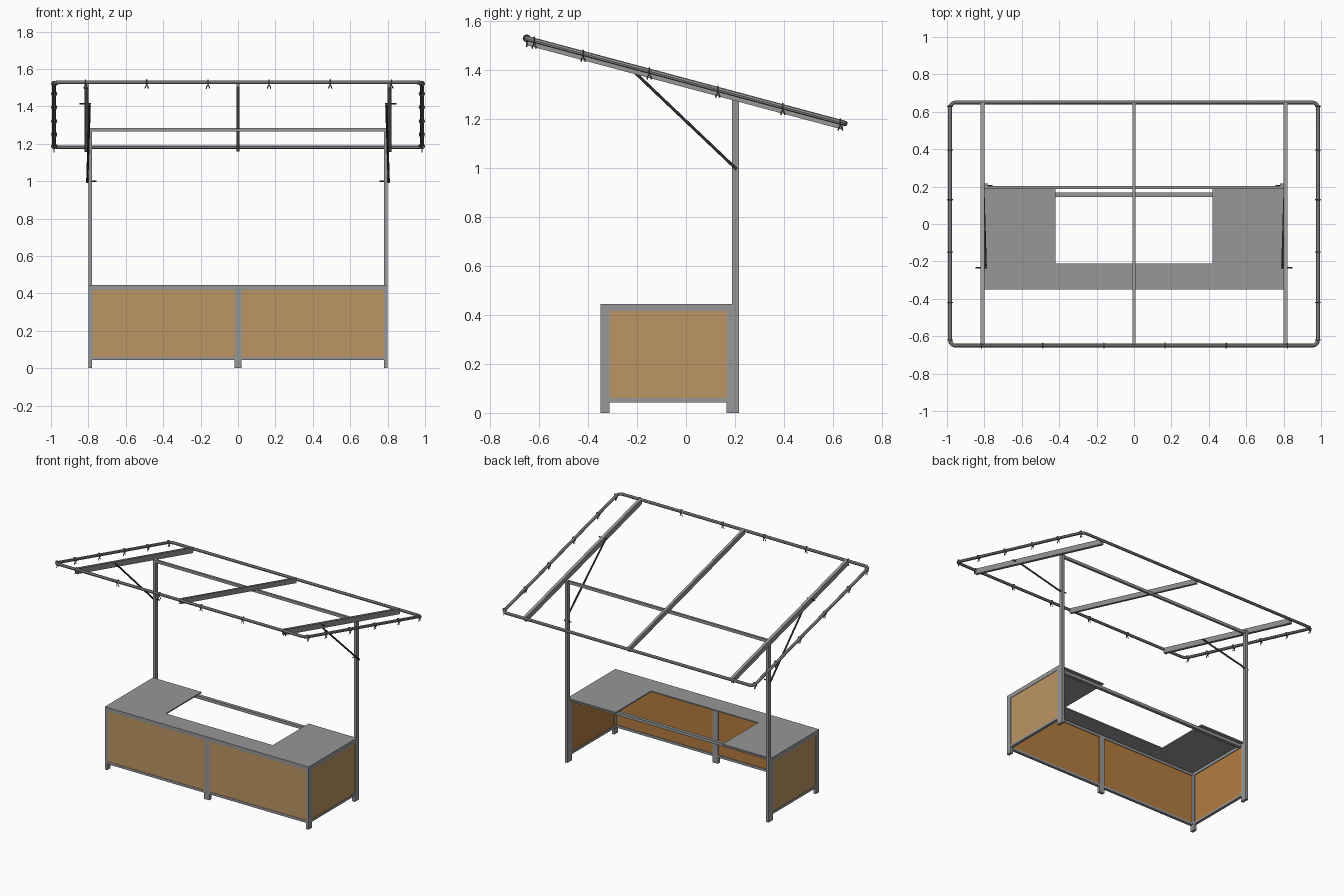
import bpy, bmesh, math
from mathutils import Vector, Matrix

if "Cube" in bpy.data.objects:
    bpy.data.objects.remove(bpy.data.objects["Cube"])


def material(name, c):
    m = bpy.data.materials.new(name)
    m.diffuse_color = (*c, 1)
    m.use_nodes = True
    m.node_tree.nodes["Principled BSDF"].inputs["Base Color"].default_value = m.diffuse_color
    return m


STEEL = material("grey steel", (0.31, 0.31, 0.31))
DARK = material("dark steel", (0.06, 0.06, 0.06))
TAN = material("tan panel", (0.50, 0.30, 0.125))
INNER = material("brown panel", (0.45, 0.20, 0.05))
CLIP = material("clip brown", (0.20, 0.15, 0.12))

TILT = math.atan(0.267)
ROOF = Matrix.Translation((0, 0, 1.355)) @ Matrix.Rotation(-TILT, 4, 'X')


def add_mesh(name, bm, mat, matrix=None):
    if matrix:
        bm.transform(matrix)
    bmesh.ops.recalc_face_normals(bm, faces=bm.faces)
    me = bpy.data.meshes.new(name)
    bm.to_mesh(me)
    bm.free()
    me.materials.append(mat)
    ob = bpy.data.objects.new(name, me)
    bpy.context.collection.objects.link(ob)
    return ob


def box(name, lo, hi, mat, matrix=None):
    bm = bmesh.new()
    lo, hi = Vector(lo), Vector(hi)
    bmesh.ops.create_cube(bm, size=1)
    for v in bm.verts:
        v.co = Vector(((lo[i] + hi[i]) / 2 + v.co[i] * (hi[i] - lo[i]) for i in range(3)))
    return add_mesh(name, bm, mat, matrix)


def side_box(name, s, lo, hi, mat, matrix=None):
    # box given for the right side, mirrored when s = -1
    x = sorted((s * lo[0], s * hi[0]))
    return box(name, (x[0], *lo[1:]), (x[1], *hi[1:]), mat, matrix)


def tube(name, pts, r, mat, closed=False, res=2):
    cu = bpy.data.curves.new(name, 'CURVE')
    cu.dimensions = '3D'
    cu.bevel_depth, cu.bevel_resolution, cu.use_fill_caps = r, res, True
    sp = cu.splines.new('POLY')
    sp.points.add(len(pts) - 1)
    for p, c in zip(sp.points, pts):
        p.co = (*c, 1)
    sp.use_cyclic_u = closed
    cu.materials.append(mat)
    ob = bpy.data.objects.new(name, cu)
    bpy.context.collection.objects.link(ob)
    bpy.ops.object.select_all(action='DESELECT')
    ob.select_set(True)
    bpy.context.view_layer.objects.active = ob
    bpy.ops.object.convert(target='MESH')
    bpy.ops.object.shade_smooth_by_angle()
    return bpy.context.object


# U-shaped counter top
bm = bmesh.new()
outline = [(-.8, -.35), (.8, -.35), (.8, .19), (.42, .19), (.42, -.21),
           (-.42, -.21), (-.42, .19), (-.8, .19)]
face = bm.faces.new([bm.verts.new((x, y, .436)) for x, y in outline])
ext = bmesh.ops.extrude_face_region(bm, geom=[face])
bmesh.ops.translate(bm, vec=(0, 0, .009),
                    verts=[v for v in ext["geom"] if isinstance(v, bmesh.types.BMVert)])
add_mesh("counter_top", bm, STEEL)

# base frame: front rails, rear rail, centre leg
box("front_top_rail", (-.78, -.35, .418), (.78, -.33, .436), STEEL)
box("front_bottom_rail", (-.78, -.35, .043), (.78, -.33, .06), STEEL)
box("rear_counter_rail", (-.78, .145, .415), (.78, .168, .436), STEEL)
box("centre_leg", (-.02, -.35, 0), (.02, -.328, .436), STEEL)
box("front_panel", (-.78, -.347, .06), (.78, -.341, .418), TAN)
box("front_panel_lining", (-.78, -.341, .06), (.78, -.335, .418), INNER)

# post-top cross rail
box("cross_rail", (-.78, .187, 1.265), (.78, .203, 1.285), STEEL)

for s, tag in ((1, "right"), (-1, "left")):
    # legs, posts, side rails and side panels
    side_box("front_leg_" + tag, s, (.78, -.35, 0), (.80, -.312, .436), STEEL)
    side_box("rear_leg_" + tag, s, (.78, .166, 0), (.80, .188, .436), STEEL)
    side_box("post_" + tag, s, (.78, .188, 0), (.80, .216, 1.285), STEEL)
    side_box("side_top_rail_" + tag, s, (.78, -.312, .415), (.80, .166, .436), STEEL)
    side_box("side_bottom_rail_" + tag, s, (.78, -.312, .043), (.80, .166, .06), STEEL)
    side_box("side_panel_" + tag, s, (.791, -.312, .06), (.797, .166, .415), TAN)
    side_box("side_panel_lining_" + tag, s, (.785, -.312, .06), (.791, .166, .415), INNER)
    # diagonal brace and its two bolts
    tube("brace_" + tag, [(s * .806, .206, .995), (s * .793, -.225, 1.405)], .006, DARK)
    tube("lower_bolt_" + tag, [(s * .812, .205, 1.0), (s * .757, .205, 1.0)], .004, DARK)
    tube("upper_bolt_" + tag, [(s * .787, -.235, 1.415), (s * .847, -.235, 1.415)], .004, DARK)
    # outer rafter
    side_box("rafter_" + tag, s, (.80, -.668, -.027), (.821, .668, .010), STEEL, ROOF)

box("rafter_centre", (-.009, -.668, -.024), (.009, .668, .010), STEEL, ROOF)

# rounded roof hoop
HX, HY, R = .983, .65 / math.cos(TILT), .03
hoop = []
for k, (sx, sy) in enumerate(((1, 1), (-1, 1), (-1, -1), (1, -1))):
    for j in range(6):
        a = math.pi / 2 * (k + j / 5)
        hoop.append(ROOF @ Vector((sx * (HX - R) + R * math.cos(a),
                                   sy * (HY - R) + R * math.sin(a), 0)))
tube("roof_hoop", hoop, .0105, STEEL, closed=True)


# hanging clips: ring round the tube with two prongs below
def clip(name, x, y, along_x):
    c = Vector((x, y, 1.355 - .267 * y))
    side = Vector((0, 1, 0)) if along_x else Vector((1, 0, 0))
    run = Vector((1, 0, 0)) if along_x else Vector((0, 1, 0))
    up = Vector((0, 0, 1))
    ring = [c + .0135 * (side * math.cos(i * math.pi / 4) + up * math.sin(i * math.pi / 4))
            for i in range(8)]
    tube(name + "_ring", ring, .0033, CLIP, closed=True, res=0)
    prongs = [c + run * -.009 - up * .034, c + run * -.006 - up * .022, c - up * .013,
              c + run * .006 - up * .022, c + run * .009 - up * .034]
    tube(name + "_prongs", prongs, .003, CLIP, res=0)


for i in range(6):
    clip("front_clip_%d" % i, -.815 + .327 * i, -.65, True)
    y = (-.62, -.42, -.15, .13, .395, .63)[i]
    for s, tag in ((1, "right"), (-1, "left")):
        clip("%s_clip_%d" % (tag, i), s * HX, y, False)
